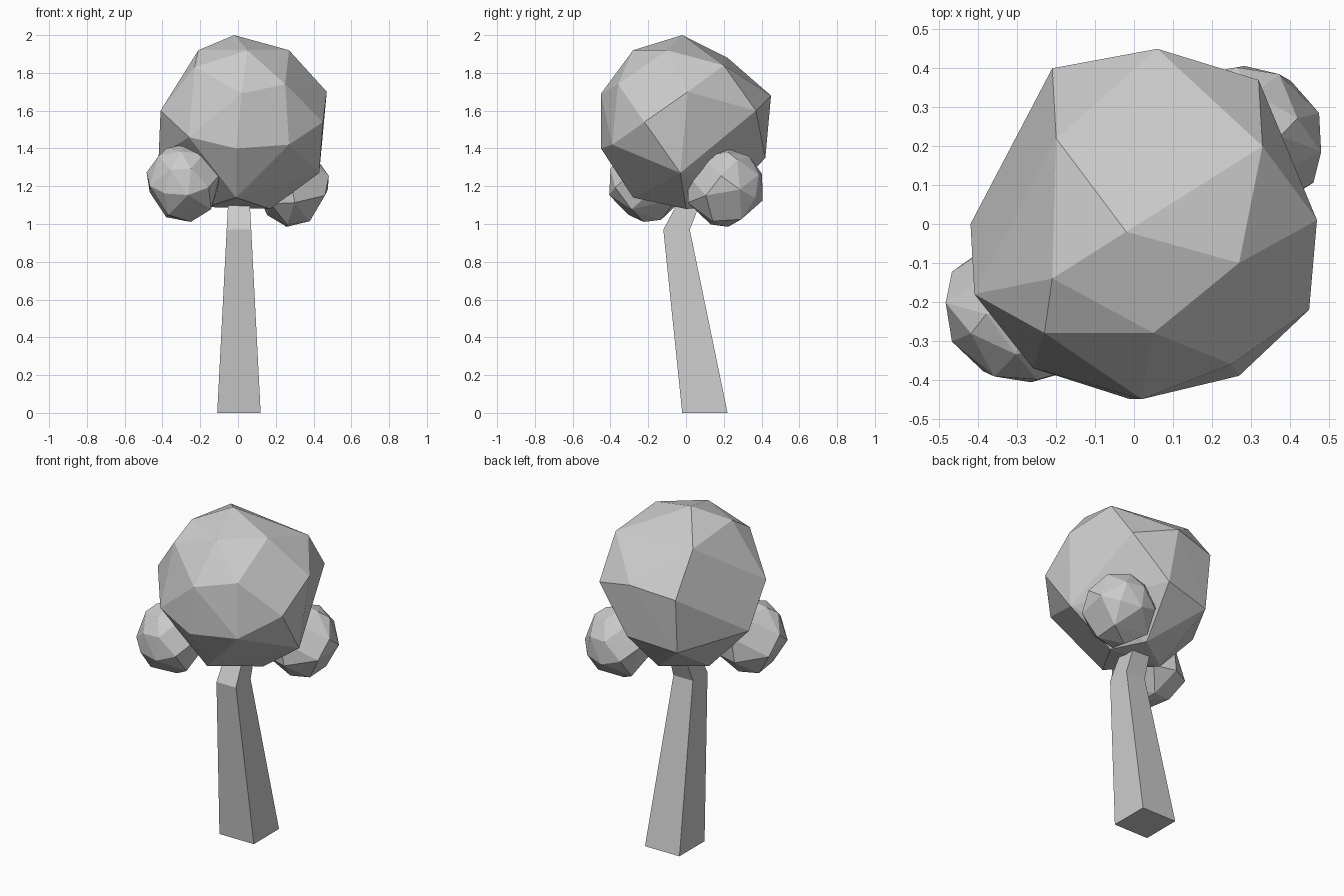
import bpy
import bmesh
from math import radians
from mathutils import Vector, Matrix

default_cube = bpy.data.objects.get("Cube")
if default_cube:
    bpy.data.objects.remove(default_cube, do_unlink=True)


def make_material(name, colour):
    material = bpy.data.materials.new(name)
    material.use_nodes = True
    material.diffuse_color = colour
    material.node_tree.nodes["Principled BSDF"].inputs["Base Color"].default_value = colour
    return material


def make_object(name, bm, material):
    bmesh.ops.recalc_face_normals(bm, faces=bm.faces)
    mesh = bpy.data.meshes.new(name)
    bm.to_mesh(mesh)
    bm.free()
    mesh.materials.append(material)
    obj = bpy.data.objects.new(name, mesh)
    bpy.context.collection.objects.link(obj)
    return obj


grey = make_material("light grey", (0.6, 0.6, 0.6, 1.0))

# Faceted foliage clump, described as uneven rings of corners from crown to base
CROWN = [(-.02, -.02, 2), (.27, -.1, 1.92), (.05, -.28, 1.92), (-.21, -.14, 1.92),
         (-.2, .22, 1.88), (.33, .2, 1.84), (-.23, -.28, 1.83)]
MIDDLE = [(.47, .01, 1.7), (.25, -.36, 1.74), (.02, -.45, 1.69), (.06, .45, 1.68),
          (-.21, .4, 1.64), (.32, .37, 1.6), (-.41, -.18, 1.6), (.45, -.22, 1.54)]
SKIRT = [(-.26, -.37, 1.46), (.27, -.39, 1.42), (-.01, -.45, 1.4), (-.42, 0, 1.36),
         (.1, .42, 1.35), (-.2, .37, 1.31), (.43, -.03, 1.27)]
BASE = [(-.01, -.28, 1.14), (.17, 0, 1.08), (.06, .18, 1.09), (-.17, .02, 1.09)]
CENTRE = Vector((.03, 0, 1.54))


def make_foliage(name, location, scale, turn, tilt):
    """Wrap the clump corners in a hull, then turn, scale and place it."""
    bm = bmesh.new()
    for corner in CROWN + MIDDLE + SKIRT + BASE:
        bm.verts.new(Vector(corner) - CENTRE)
    hull = bmesh.ops.convex_hull(bm, input=bm.verts)
    loose = {e for e in hull["geom_interior"] if isinstance(e, bmesh.types.BMVert)}
    bmesh.ops.delete(bm, geom=list(loose), context="VERTS")
    spin = Matrix.Rotation(radians(turn), 4, "Z") @ Matrix.Rotation(radians(tilt), 4, "Y")
    bm.transform(Matrix.Translation(location) @ spin @ Matrix.Scale(scale, 4))
    return make_object(name, bm, grey)


make_foliage("main_foliage", CENTRE, 1, 0, 0)
make_foliage("front_right_foliage", Vector((-.28, -.21, 1.22)), .44, -25, 8)
make_foliage("back_left_foliage", Vector((.28, .21, 1.195)), .44, 150, 10)

# Square trunk: tapered, leaning forward, then kinked back into the foliage
# Each section: height, half width, front edge, back edge
SECTIONS = [(0, .115, -.02, .22), (.97, .065, -.12, .02), (1.25, .05, .03, .13)]
trunk = bmesh.new()
loops = []
for height, half, front, back in SECTIONS:
    outline = [(-half, front), (half, front), (half, back), (-half, back)]
    loops.append([trunk.verts.new((x + .005, y, height)) for x, y in outline])
for lower, upper in zip(loops, loops[1:]):
    for i in range(4):
        j = (i + 1) % 4
        trunk.faces.new((lower[i], lower[j], upper[j], upper[i]))
trunk.faces.new(loops[0][::-1])
trunk.faces.new(loops[-1])
make_object("trunk", trunk, grey)
